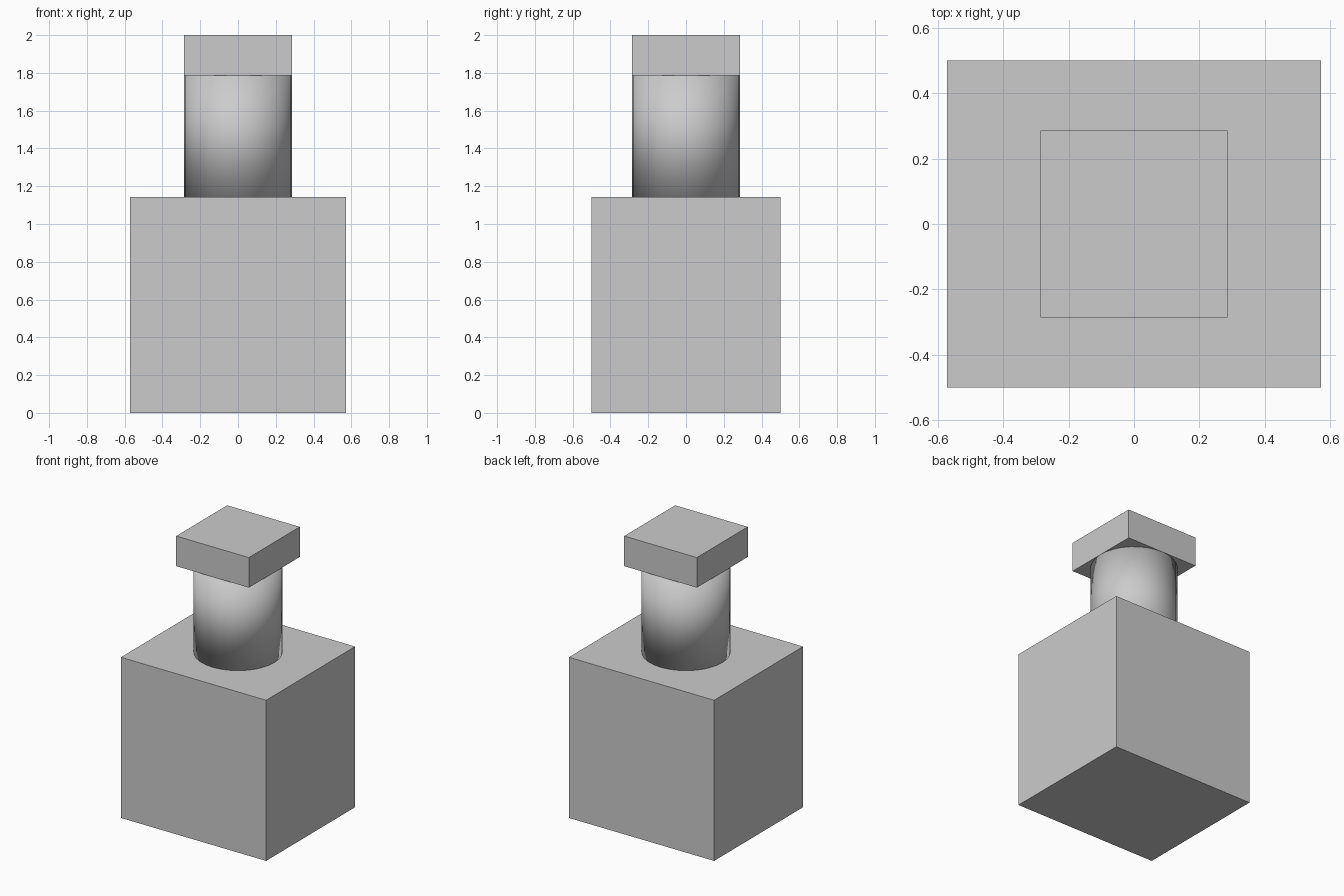
import bpy

if "Cube" in bpy.data.objects:
    bpy.data.objects.remove(bpy.data.objects["Cube"])

# One flat grey for every part
grey = bpy.data.materials.new("light_grey")
grey.diffuse_color = (0.6, 0.6, 0.6, 1)
grey.use_nodes = True
grey.node_tree.nodes["Principled BSDF"].inputs["Base Color"].default_value = grey.diffuse_color


def finish(name):
    obj = bpy.context.object
    obj.name = name
    obj.data.materials.append(grey)
    return obj


def block(name, width, depth, bottom, top):
    bpy.ops.mesh.primitive_cube_add(size=1, location=(0, 0, (bottom + top) / 2))
    bpy.context.object.scale = (width, depth, top - bottom)
    bpy.ops.object.transform_apply(location=False, rotation=False, scale=True)
    return finish(name)


BASE_TOP, COLUMN_TOP, CAP_TOP = 1.143, 1.786, 2.0

# Large box body
block("base_block", 1.143, 1.0, 0, BASE_TOP)

# Round neck, smooth all over so the shading rolls into its ends
bpy.ops.mesh.primitive_cylinder_add(
    vertices=32, radius=0.286, depth=COLUMN_TOP - BASE_TOP,
    location=(0, 0, (BASE_TOP + COLUMN_TOP) / 2))
finish("neck_column")
bpy.ops.object.shade_smooth()

# Square slab on top
block("top_slab", 0.572, 0.572, COLUMN_TOP, CAP_TOP)
